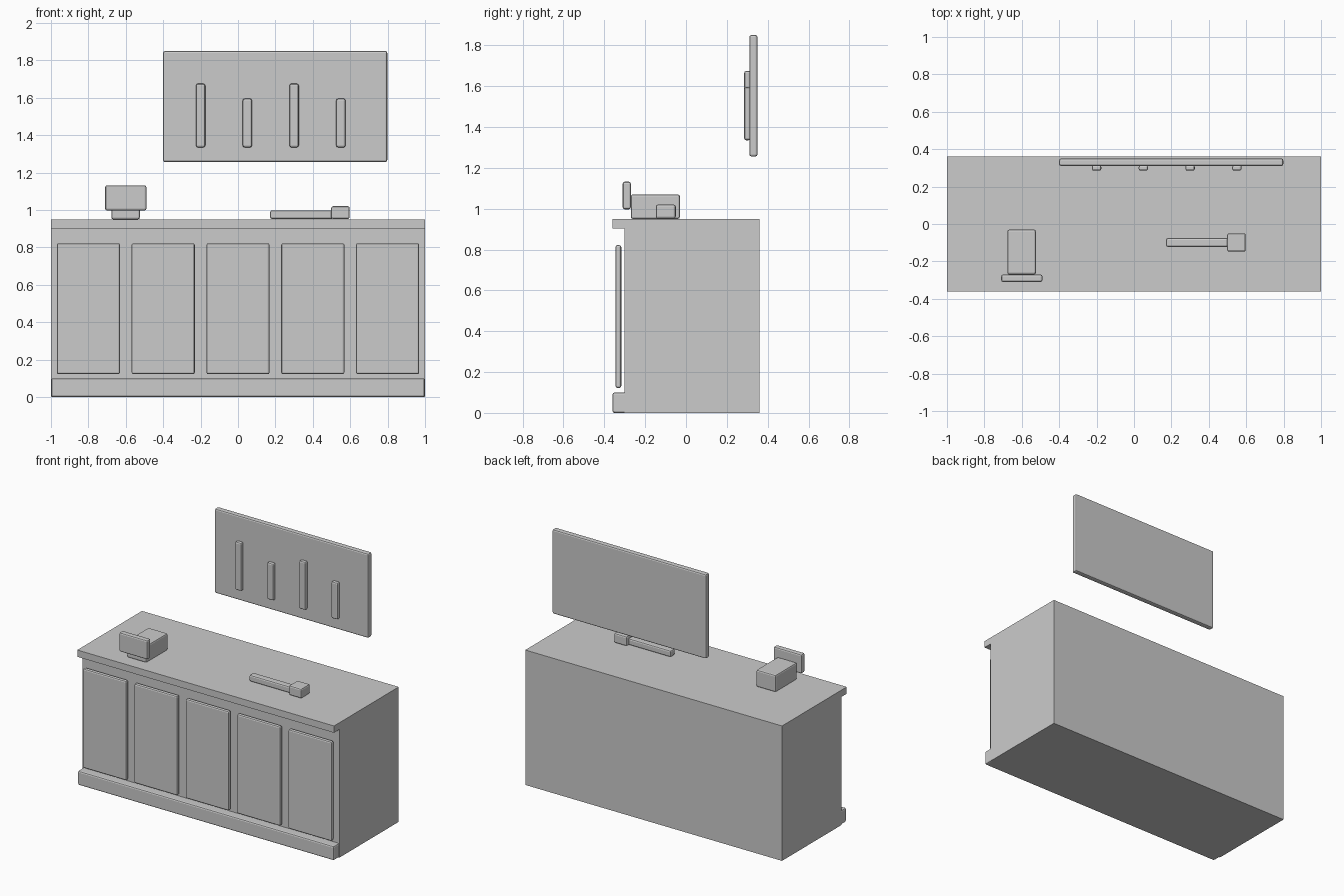
import bpy, bmesh

if "Cube" in bpy.data.objects:
    bpy.data.objects.remove(bpy.data.objects["Cube"])


def box(name, x, y, z, bevel=0.01):
    """Box between (min, max) ranges, with lightly rounded edges."""
    bm = bmesh.new()
    bmesh.ops.create_cube(bm, size=1)
    for v in bm.verts:
        for i, (lo, hi) in enumerate((x, y, z)):
            v.co[i] = lo if v.co[i] < 0 else hi
    mesh = bpy.data.meshes.new(name)
    bm.to_mesh(mesh)
    bm.free()
    ob = bpy.data.objects.new(name, mesh)
    bpy.context.collection.objects.link(ob)
    mod = ob.modifiers.new("rounded_edges", "BEVEL")
    mod.width = bevel
    mod.segments = 2
    return ob


def extrude_profile(name, profile, x0, x1):
    """Closed (y, z) profile extruded along x."""
    bm = bmesh.new()
    face = bm.faces.new([bm.verts.new((x0, y, z)) for y, z in profile])
    ext = bmesh.ops.extrude_face_region(bm, geom=[face])["geom"]
    verts = [g for g in ext if isinstance(g, bmesh.types.BMVert)]
    bmesh.ops.translate(bm, verts=verts, vec=(x1 - x0, 0, 0))
    bmesh.ops.recalc_face_normals(bm, faces=bm.faces[:])
    mesh = bpy.data.meshes.new(name)
    bm.to_mesh(mesh)
    bm.free()
    ob = bpy.data.objects.new(name, mesh)
    bpy.context.collection.objects.link(ob)
    return ob


# Counter body with overhanging top
extrude_profile("counter", [(-0.30, 0), (0.36, 0), (0.36, 0.95), (-0.36, 0.95),
                            (-0.36, 0.902), (-0.30, 0.902)], -1, 1)

# Kick board along the foot of the front
box("kick_board", (-0.998, 0.998), (-0.36, -0.29), (0.0, 0.10))

# Five front panels, standing just off the body
for i in range(5):
    cx = -0.8 + 0.4 * i
    box(f"front_panel_{i + 1}", (cx - 0.169, cx + 0.169), (-0.345, -0.317), (0.122, 0.822))

# Wall board with four hanging strips of alternating length
box("wall_board", (-0.40, 0.798), (0.31, 0.35), (1.256, 1.85))
for i in range(4):
    cx = -0.20 + 0.25 * i
    top = 1.675 if i % 2 == 0 else 1.595
    box(f"board_strip_{i + 1}", (cx - 0.025, cx + 0.025), (0.285, 0.315), (1.335, top))

# Register with upright display plate
box("register_base", (-0.677, -0.525), (-0.27, -0.03), (0.95, 1.07))
box("register_display", (-0.71, -0.49), (-0.31, -0.27), (0.997, 1.132))

# Hand tool lying on the counter
box("tool_handle", (0.172, 0.51), (-0.123, -0.075), (0.952, 0.998))
box("tool_head", (0.498, 0.597), (-0.148, -0.05), (0.952, 1.02))
